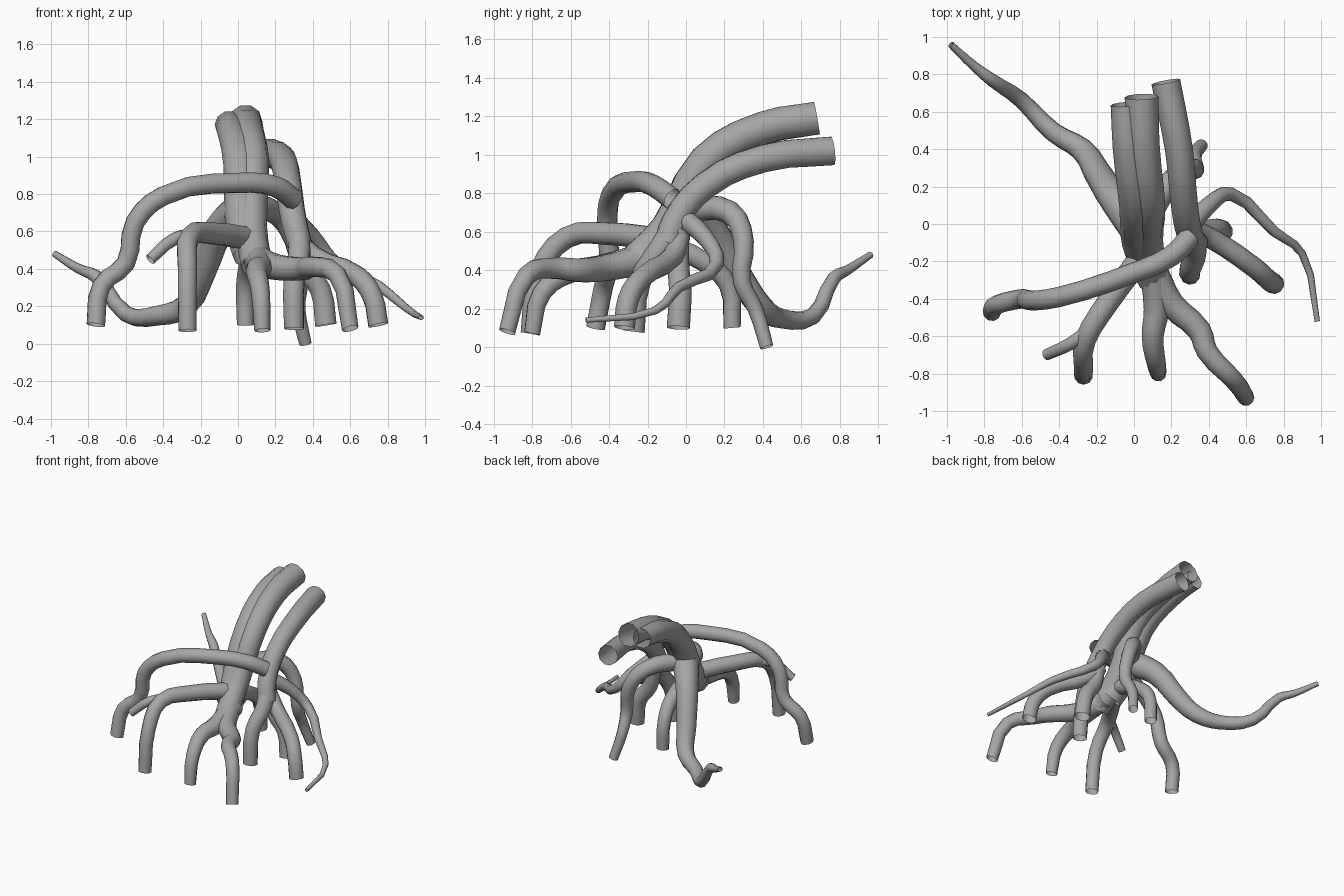
import bpy

cube = bpy.data.objects.get("Cube")
if cube:
    bpy.data.objects.remove(cube, do_unlink=True)

GREY = (0.38, 0.38, 0.38, 1)
bark = bpy.data.materials.new("grey_bark")
bark.use_nodes = True
bark.diffuse_color = GREY
bark.node_tree.nodes["Principled BSDF"].inputs["Base Color"].default_value = GREY


def limb(name, start_radius, end_radius, *path):
    """Open tapering tube along a smooth curve through the path points."""
    curve = bpy.data.curves.new(name, "CURVE")
    curve.dimensions = "3D"
    curve.fill_mode = "FULL"
    curve.bevel_depth = 1
    curve.bevel_resolution = 3
    curve.resolution_u = 3
    curve.materials.append(bark)

    spline = curve.splines.new("BEZIER")
    spline.use_smooth = True
    spline.bezier_points.add(len(path) - 1)
    for index, (point, position) in enumerate(zip(spline.bezier_points, path)):
        blend = (index / (len(path) - 1)) ** 0.8
        point.co = position
        point.radius = start_radius + (end_radius - start_radius) * blend
        point.handle_left_type = "AUTO"
        point.handle_right_type = "AUTO"

    # Turn the curve into a mesh part
    obj = bpy.data.objects.new(name, curve)
    bpy.context.collection.objects.link(obj)
    bpy.ops.object.select_all(action="DESELECT")
    obj.select_set(True)
    bpy.context.view_layer.objects.active = obj
    bpy.ops.object.convert(target="MESH")


# Leaning trunk: two fused stems and a separate side stem
limb("trunk_right_stem", .075, .1,
     (-.05, .64, 1.17), (-.03, .4, 1.13), (.01, .1, .96), (.03, -.1, .6), (.07, -.2, .48))
limb("trunk_left_stem", .09, .085,
     (.04, .68, 1.19), (.05, .4, 1.14), (.08, .1, .97), (.07, -.1, .62), (.1, -.3, .42))
limb("side_stem", .078, .068,
     (.17, .76, 1.02), (.24, .4, .98), (.27, .1, .84), (.3, -.06, .65), (.33, -.1, .53))

# Front roots
limb("high_arch_root", .058, .05,
     (.3, -.07, .77), (.2, -.17, .84), (0, -.26, .86), (-.4, -.39, .79), (-.55, -.41, .65),
     (-.6, -.4, .43), (-.73, -.43, .31), (-.76, -.47, .1))
limb("front_right_root", .065, .05,
     (.06, -.15, .56), (-.14, -.42, .59), (-.26, -.62, .57), (-.27, -.76, .4), (-.27, -.81, .07))
limb("front_right_stub", .04, .03,
     (-.22, -.56, .58), (-.34, -.64, .56), (-.47, -.7, .45))
limb("front_middle_root", .08, .043,
     (.1, -.2, .47), (.12, -.46, .41), (.1, -.6, .39), (.12, -.75, .28), (.13, -.8, .07))
limb("front_left_root", .08, .045,
     (.1, -.25, .45), (.2, -.43, .41), (.35, -.57, .4), (.39, -.68, .41), (.53, -.83, .37),
     (.6, -.93, .08))

# Roots below the side stem
limb("inner_left_root", .065, .055,
     (.3, -.05, .64), (.33, -.14, .5), (.3, -.24, .34), (.3, -.27, .08))
limb("middle_left_root", .055, .06,
     (.31, -.04, .6), (.35, -.04, .42), (.44, -.03, .29), (.47, -.04, .1))
limb("outer_left_root", .055, .055,
     (.3, -.03, .58), (.4, -.07, .47), (.64, -.23, .36), (.72, -.3, .25), (.75, -.32, .1))
limb("thin_left_root", .058, .014,
     (.28, -.03, .68), (.4, .1, .57), (.52, .16, .43), (.75, -.04, .31), (.9, -.16, .19),
     (.98, -.52, .14))

# Back roots
limb("long_back_root", .1, .018,
     (.02, -.02, .72), (-.1, .13, .61), (-.2, .28, .36), (-.28, .4, .2), (-.43, .49, .15),
     (-.6, .66, .16), (-.76, .77, .36), (-.85, .84, .4), (-.98, .96, .48))
limb("back_left_root", .07, .035,
     (.06, .02, .72), (.2, .23, .7), (.3, .3, .55), (.33, .29, .34), (.32, .36, .2), (.36, .42, 0))
limb("back_middle_root", .06, .046,
     (.06, -.12, .54), (.06, .1, .44), (.04, .22, .32), (.04, .24, .1))
